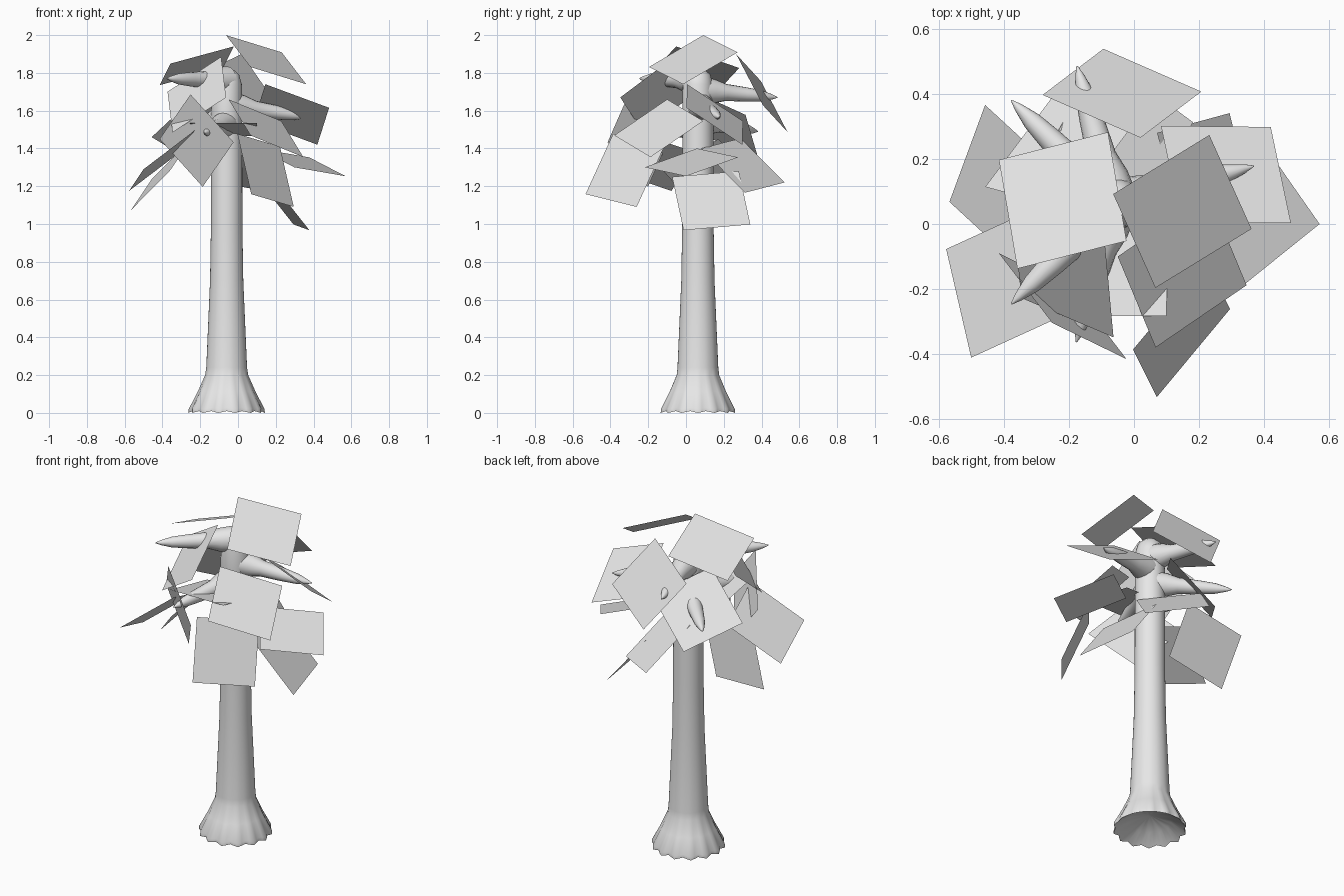
import bpy, bmesh, math
from mathutils import Vector

old = bpy.data.objects.get("Cube")
if old:
    bpy.data.objects.remove(old, do_unlink=True)

grey = bpy.data.materials.new("pale grey")
grey.use_nodes = True
colour = (0.8, 0.8, 0.8, 1)
grey.diffuse_color = colour
grey.node_tree.nodes["Principled BSDF"].inputs["Base Color"].default_value = colour

AXIS = Vector((-0.06, 0.063, 0))


def finish(bm, name, smooth=False):
    """Turn a bmesh into a named object with the shared material."""
    mesh = bpy.data.meshes.new(name)
    bm.to_mesh(mesh)
    bm.free()
    mesh.materials.append(grey)
    obj = bpy.data.objects.new(name, mesh)
    bpy.context.collection.objects.link(obj)
    if smooth:
        bpy.ops.object.select_all(action='DESELECT')
        obj.select_set(True)
        bpy.context.view_layer.objects.active = obj
        bpy.ops.object.shade_smooth_by_angle(angle=math.radians(50))
    return obj


def skin(name, rings):
    """Bridge a run of equal point rings and close both ends."""
    bm = bmesh.new()
    loops = [[bm.verts.new(p) for p in ring] for ring in rings]
    count = len(loops[0])
    for low, high in zip(loops, loops[1:]):
        for i in range(count):
            j = (i + 1) % count
            bm.faces.new((low[i], low[j], high[j], high[i]))
    bm.faces.new(loops[0][::-1])
    bm.faces.new(loops[-1])
    bmesh.ops.recalc_face_normals(bm, faces=bm.faces)
    return finish(bm, name, True)


def trunk_ring(z, radius, flute, count=56, folds=14):
    """Ring around the trunk axis, fluted by the given depth."""
    ring = []
    for i in range(count):
        angle = math.tau * i / count
        wave = math.cos(folds * angle)
        r = radius + flute * wave
        ring.append(AXIS + Vector((r * math.cos(angle), r * math.sin(angle),
                                   z + flute * (1 - wave) * 0.6)))
    return ring


# Trunk: hollow underside, fluted flare, slim stem, rounded crown
trunk_profile = [(0.09, 0.01, 0), (0.05, 0.12, 0.008), (0, 0.194, 0.008),
                 (0.02, 0.194, 0.007), (0.11, 0.15, 0.004), (0.2, 0.113, 0.001),
                 (0.24, 0.108, 0), (0.7, 0.088, 0), (1, 0.083, 0),
                 (1.6, 0.082, 0), (1.74, 0.08, 0), (1.79, 0.066, 0),
                 (1.815, 0.04, 0), (1.823, 0.01, 0)]
skin("trunk", [trunk_ring(*step) for step in trunk_profile])


def branch(name, start_height, tip):
    """Tapered branch from the trunk axis out to its pointed tip."""
    start = AXIS + Vector((0, 0, start_height))
    line = Vector(tip) - start
    side = line.cross(Vector((0, 0, 1))).normalized()
    up = side.cross(line).normalized()
    rings = []
    for t, r in ((0, 0.075), (0.2, 0.065), (0.35, 0.045), (0.6, 0.038),
                 (0.8, 0.029), (0.93, 0.014), (1, 0.002)):
        rings.append([start + line * t
                      + side * r * math.cos(math.tau * i / 16)
                      + up * r * math.sin(math.tau * i / 16) for i in range(16)])
    skin(name, rings)


branch("back_branch", 1.71, (-0.175, 0.485, 1.67))
branch("back_right_branch", 1.55, (-0.377, 0.38, 1.49))
branch("left_branch", 1.63, (0.368, 0.178, 1.565))
branch("front_right_branch", 1.76, (-0.377, -0.246, 1.77))
branch("front_branch", 1.53, (-0.177, -0.363, 1.48))


def leaf(name, start, end, roll):
    """Flat square sheet on a diagonal spine, rolled about that spine."""
    start, end = Vector(start), Vector(end)
    spine = end - start
    level = Vector((0, 0, 1)).cross(spine).normalized()
    rise = spine.normalized().cross(level)
    half = (level * math.cos(roll) + rise * math.sin(roll)) * 0.252
    middle = (start + end) / 2
    bm = bmesh.new()
    bm.faces.new([bm.verts.new(p)
                  for p in (start, middle - half, end, middle + half)])
    bmesh.ops.recalc_face_normals(bm, faces=bm.faces)
    if bm.faces[:][0].normal.z < 0:
        bmesh.ops.reverse_faces(bm, faces=bm.faces)
    finish(bm, name)


# Foliage sheets: spine start, spine end, roll
leaf("top_right_leaf", (-.415, .197, 1.735), (-.023, -.052, 1.94), -.05)
leaf("top_left_leaf", (-.064, .092, 2), (.361, -.015, 1.74), .18)
leaf("top_back_leaf", (.02, .265, 1.9), (-.094, .538, 1.486), .45)
leaf("upper_left_leaf", (.145, .006, 1.74), (.42, .298, 1.42), -.18)
leaf("outer_left_leaf", (.57, 0, 1.253), (.105, .058, 1.4), -.11)
leaf("front_left_leaf", (-.05, -.1, 1.66), (.346, -.188, 1.354), .19)
leaf("low_front_leaf", (.07, -.532, 1.158), (.222, -.115, 1.41), 1.08)
leaf("outer_right_leaf", (-.577, -.077, 1.175), (-.23, -.287, 1.495), .23)
leaf("low_right_leaf", (-.567, .068, 1.073), (-.247, .172, 1.45), -.15)
leaf("low_back_leaf", (-.1, .522, 1.22), (.05, .08, 1.4), -.66)
leaf("back_right_leaf", (-.457, .114, 1.46), (.005, .315, 1.578), -.84)
leaf("front_right_leaf", (-.415, -.09, 1.45), (-.023, -.415, 1.433), -1.33)
leaf("upper_front_leaf", (-.373, .06, 1.7), (-.063, -.348, 1.67), .92)
leaf("low_left_leaf", (.378, -.013, .967), (.071, .28, 1.28), .67)
leaf("inner_leaf", (.1, -.283, 1.535), (-.25, .065, 1.465), .14)
